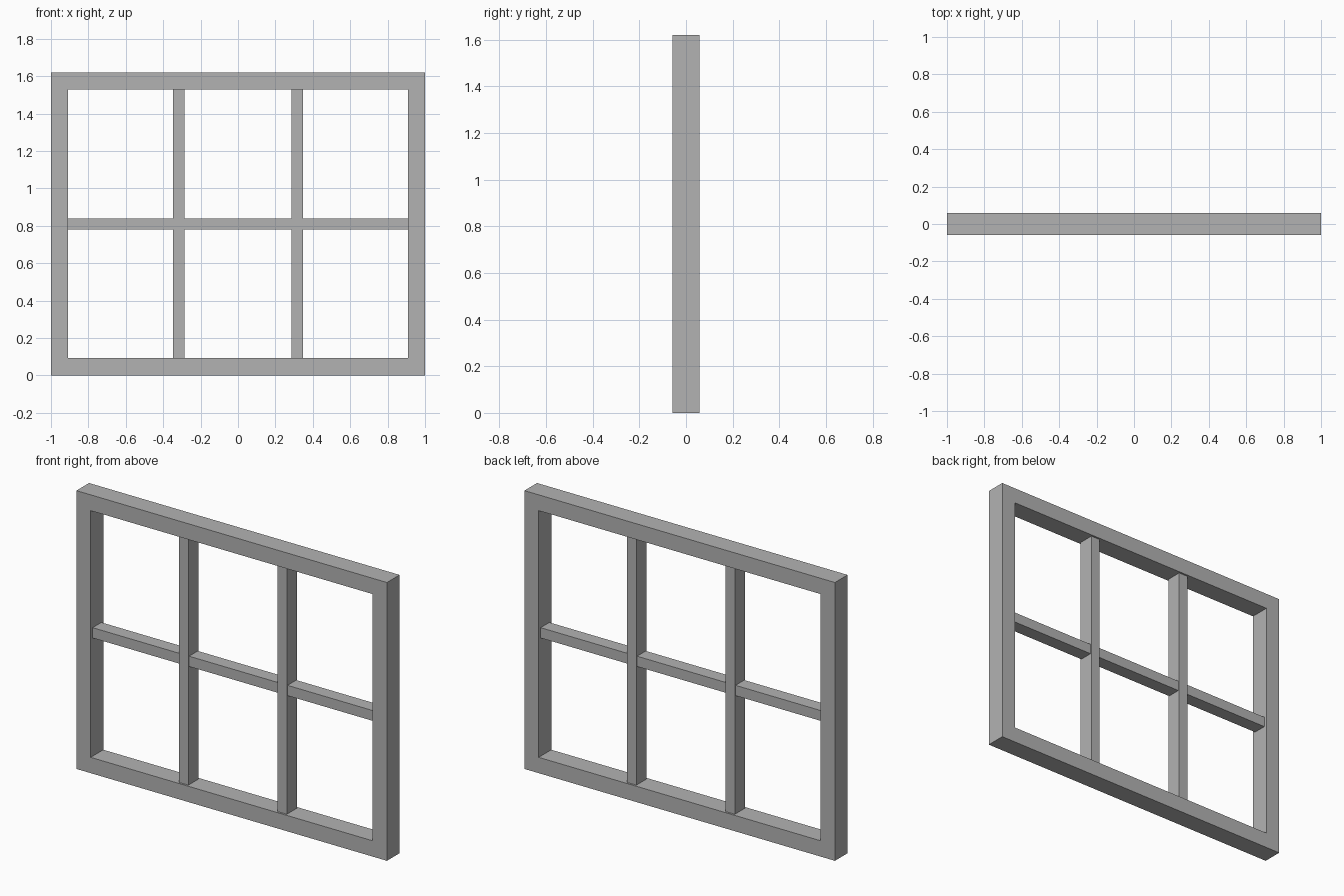
import bpy
import bmesh

cube = bpy.data.objects.get("Cube")
if cube:
    bpy.data.objects.remove(cube, do_unlink=True)

HEIGHT = 1.62
HALF_W = 1.0
FRAME = 0.092      # face width of the outer frame
DEPTH = 0.116      # depth of the outer frame
BAR = 0.06         # face width of the glazing bars
MID = HEIGHT / 2

# Single grey paint
grey = bpy.data.materials.new("grey_paint")
grey.use_nodes = True
colour = (0.45, 0.45, 0.45, 1)
grey.diffuse_color = colour
grey.node_tree.nodes["Principled BSDF"].inputs["Base Color"].default_value = colour


def add_object(name, bm):
    bmesh.ops.recalc_face_normals(bm, faces=bm.faces)
    mesh = bpy.data.meshes.new(name)
    bm.to_mesh(mesh)
    bm.free()
    mesh.materials.append(grey)
    obj = bpy.data.objects.new(name, mesh)
    bpy.context.collection.objects.link(obj)
    return obj


def add_bar(name, centre, size):
    bm = bmesh.new()
    bmesh.ops.create_cube(bm, size=1)
    bmesh.ops.scale(bm, vec=size, verts=bm.verts)
    bmesh.ops.translate(bm, vec=centre, verts=bm.verts)
    return add_object(name, bm)


# Outer frame: a rectangular ring extruded front to back
bm = bmesh.new()
rings = []
for inset in (0, FRAME):
    x, low, high = HALF_W - inset, inset, HEIGHT - inset
    rings.append([bm.verts.new((px, -DEPTH / 2, pz))
                  for px, pz in ((-x, low), (x, low), (x, high), (-x, high))])
outer, inner = rings
for i in range(4):
    j = (i + 1) % 4
    bm.faces.new((outer[i], outer[j], inner[j], inner[i]))
result = bmesh.ops.extrude_face_region(bm, geom=bm.faces[:], use_keep_orig=True)
back = [g for g in result["geom"] if isinstance(g, bmesh.types.BMVert)]
bmesh.ops.translate(bm, vec=(0, DEPTH, 0), verts=back)
add_object("outer_frame", bm)

# Upright bars, slightly proud of the crossbar
for side, name in ((1, "left_upright_bar"), (-1, "right_upright_bar")):
    add_bar(name, (side * 0.317, 0, MID), (BAR, 0.094, HEIGHT - 2 * FRAME))

# Crossbar
add_bar("crossbar", (0, 0, MID), (2 * (HALF_W - FRAME), 0.08, BAR))
